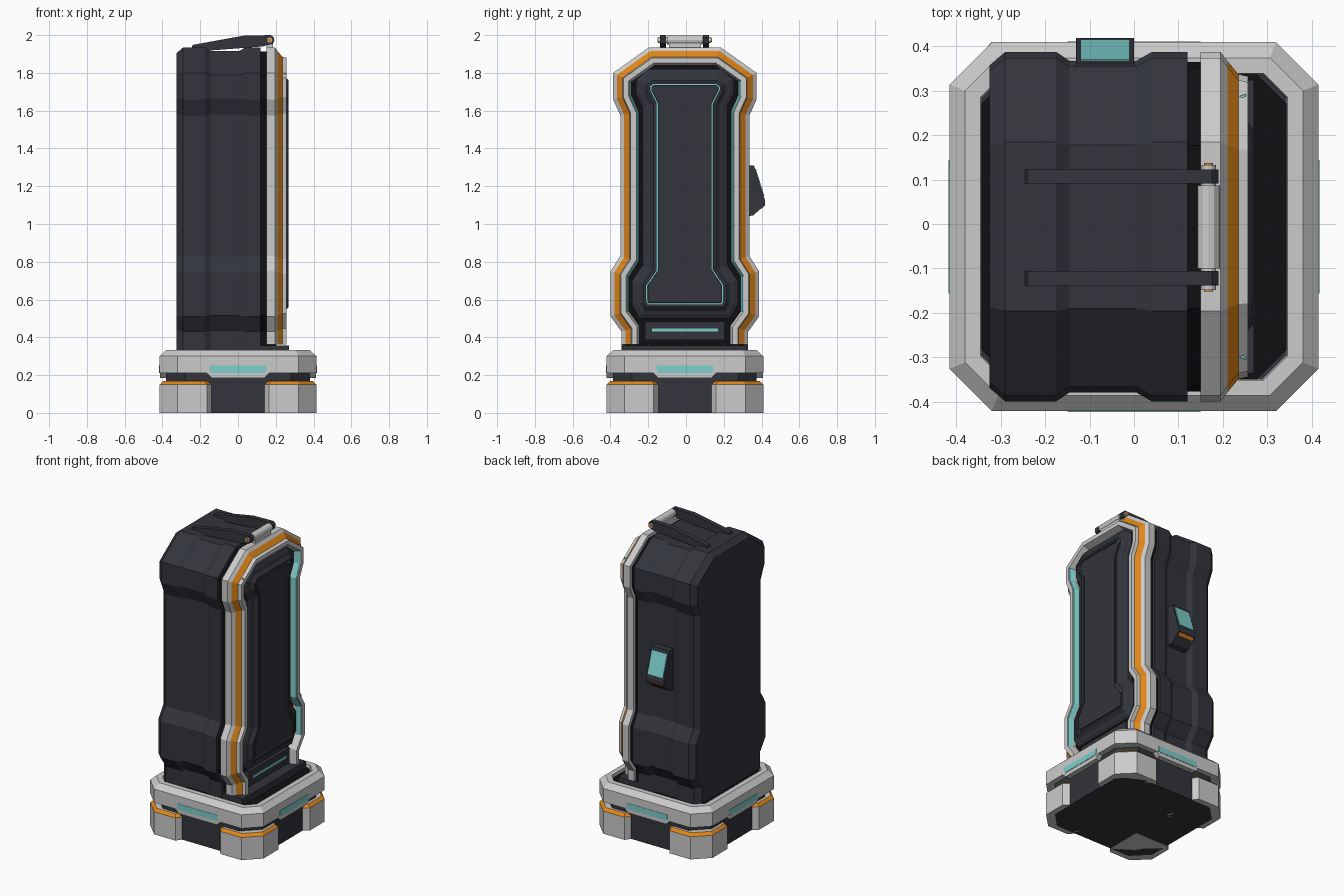
import bpy, bmesh, math
from mathutils import Vector

if "Cube" in bpy.data.objects:
    bpy.data.objects.remove(bpy.data.objects["Cube"])

YC = -0.006  # shared y centre of body and base


def material(name, rgb):
    m = bpy.data.materials.new(name)
    m.diffuse_color = (*rgb, 1)
    m.use_nodes = True
    m.node_tree.nodes["Principled BSDF"].inputs["Base Color"].default_value = m.diffuse_color
    return m


DARK = material("dark_shell", (0.032, 0.035, 0.045))
BLACK = material("black_gap", (0.005, 0.005, 0.006))
ORANGE = material("orange_trim", (0.75, 0.24, 0.01))
CYAN = material("cyan_light", (0.2, 0.62, 0.6))
GREY = material("light_grey", (0.62, 0.62, 0.62))


def offset(pts, d, closed=True):
    """Inset a counter-clockwise outline by d with mitred corners."""
    out, n = [], len(pts)
    for i in range(n):
        p = Vector(pts[i])
        normals = []
        for a, b in ((i - 1, i), (i, i + 1)):
            if closed or (a >= 0 and b < n):
                e = (Vector(pts[b % n]) - Vector(pts[a % n])).normalized()
                normals.append(Vector((-e.y, e.x)))
        s = normals[0] + normals[-1]
        out.append(p + s * (d / (1 + normals[0].dot(normals[-1]))))
    return out


def place(axis, p, t):
    return {"x": (t, p[0], p[1]), "y": (p[0], t, p[1]), "z": (p[0], p[1], t)}[axis]


def loft(name, outline, steps, mat, axis="x", closed=True, ring=False, accents=None, dy=0.0):
    """Skin an outline through (position along axis, inset) steps; accents colour bands."""
    bm = bmesh.new()
    rows = [[bm.verts.new(place(axis, p, t)) for p in offset(outline, d, closed)]
            for t, d in steps]
    mats = [mat] + list(dict.fromkeys((accents or {}).values()))
    n, k = len(outline), len(rows)
    for i in range(k if ring else k - 1):
        a, b = rows[i], rows[(i + 1) % k]
        for j in range(n if closed else n - 1):
            f = bm.faces.new((a[j], a[(j + 1) % n], b[(j + 1) % n], b[j]))
            f.material_index = mats.index((accents or {}).get(i, mat))
    if not ring:
        bm.faces.new(rows[0])
        bm.faces.new(rows[-1])
    elif not closed:
        bm.faces.new([r[0] for r in rows])
        bm.faces.new([r[-1] for r in rows])
    bmesh.ops.recalc_face_normals(bm, faces=bm.faces[:])
    me = bpy.data.meshes.new(name)
    bm.to_mesh(me)
    bm.free()
    for m in mats:
        me.materials.append(m)
    ob = bpy.data.objects.new(name, me)
    bpy.context.collection.objects.link(ob)
    ob.location.y = dy
    return ob


def prism(name, outline, a, b, mat, axis="x", dy=0.0):
    return loft(name, outline, [(a, 0), (b, 0)], mat, axis, dy=dy)


def rect(w, z0, z1):
    return [(w, z0), (w, z1), (-w, z1), (-w, z0)]


def mirrored(half):
    return half + [(-u, v) for u, v in reversed(half)]


def octagon(r, c):
    q = [(r, -r + c), (r, r - c), (r - c, r), (-r + c, r)]
    return q + [(-u, -v) for u, v in q]


def four(make):
    """Make a base part and three quarter-turn copies."""
    for i in range(4):
        make(i).rotation_euler.z = i * math.pi / 2


# base: dark core, corner feet with orange trim, grey tray with light bars
prism("base_core", octagon(0.38, 0.1), 0, 0.305, DARK, "z", YC)
foot = [(0.14, 0.14), (0.38, 0.14), (0.415, 0.165), (0.415, 0.32),
        (0.32, 0.415), (0.165, 0.415), (0.14, 0.38)]
four(lambda i: loft(f"foot_{i}", foot, [(0, 0), (0.15, 0), (0.168, 0.018)], GREY, "z",
                    accents={1: ORANGE}, dy=YC))
loft("base_tray", octagon(0.415, 0.095),
     [(0.21, 0.06), (0.21, 0), (0.30, 0), (0.332, 0.035), (0.332, 0.07), (0.29, 0.075)],
     GREY, "z", ring=True, dy=YC)
prism("tray_floor", octagon(0.345, 0.07), 0.29, 0.312, BLACK, "z", YC)
tongue = mirrored([(0.14, 0.185), (0.17, 0.215), (0.17, 0.26)])
four(lambda i: prism(f"tray_tongue_{i}", tongue, -0.414, -0.37, GREY, "y", YC))
light = mirrored([(0.14, 0.212), (0.15, 0.222), (0.15, 0.25)])
four(lambda i: prism(f"base_light_{i}", light, -0.417, -0.40, CYAN, "y", YC))

# main shell: one side outline lofted along x with a shallow centre channel
half = [(0.335, 0.43), (0.393, 0.51), (0.393, 0.75), (0.342, 0.83),
        (0.342, 1.575), (0.38, 1.66), (0.38, 1.80), (0.19, 1.935)]
shell = mirrored([(0.335, 0.30)] + half)
loft("body_shell", shell, [(-0.325, 0.03), (-0.29, 0), (-0.175, 0), (-0.145, 0.02),
                           (0.005, 0.02), (0.04, 0), (0.12, 0)], DARK, dy=YC)
prism("seam_block", offset(shell, 0.022), 0.10, 0.2, BLACK, dy=YC)
prism("door_sill", rect(0.33, 0.30, 0.358), 0.11, 0.27, DARK, dy=YC)

# front frame: stepped section swept along the open outline
path = mirrored([(0.335, 0.362)] + half)
loft("door_frame", path, [(0.15, 0), (0.195, 0), (0.21, 0.02), (0.235, 0.05), (0.257, 0.055),
                          (0.257, 0.082), (0.22, 0.095), (0.15, 0.095)],
     GREY, closed=False, ring=True, accents={2: ORANGE}, dy=YC)
side = half[1:7]
for name, pts in (("left", [(-u, v) for u, v in reversed(side)]), ("right", side)):
    loft(f"frame_light_{name}", pts, [(0.222, 0.092), (0.222, 0.098), (0.252, 0.087), (0.252, 0.081)],
         CYAN, closed=False, ring=True, dy=YC)

# door with raised centre panel and a lit groove
door = mirrored([(0.24, 0.50), (0.28, 0.57), (0.28, 0.70), (0.225, 0.78),
                 (0.225, 1.62), (0.26, 1.69), (0.26, 1.765), (0.19, 1.82)])
loft("door_panel", door, [(0.19, 0), (0.232, 0), (0.244, 0.02), (0.25, 0.04), (0.268, 0.06),
                          (0.268, 0.074), (0.258, 0.075), (0.258, 0.083), (0.266, 0.084)],
     DARK, accents={6: CYAN}, dy=YC)
prism("lower_panel", rect(0.21, 0.385, 0.485), 0.19, 0.235, DARK, dy=YC)
prism("lower_light", rect(0.175, 0.43, 0.446), 0.23, 0.238, CYAN, dy=YC)

# top hinge: two arms, a pin barrel and orange bolts
arm = [(-0.255, 1.91), (0.13, 1.94), (0.185, 1.955), (0.19, 1.985),
       (0.175, 2.0), (0.03, 1.997), (-0.24, 1.948)]
for i, y in enumerate((-0.122, 0.107)):
    prism(f"hinge_arm_{i}", arm, y - 0.016, y + 0.016, DARK, "y")


def barrel(name, r, y0, y1, mat):
    ring = [(0.168 + r * math.cos(a), 1.974 + r * math.sin(a))
            for a in (math.tau * i / 12 for i in range(12))]
    prism(name, ring, y0, y1, mat, "y")


barrel("hinge_barrel", 0.025, -0.1, 0.087, GREY)
barrel("hinge_pin", 0.016, -0.148, 0.133, GREY)
barrel("hinge_bolts", 0.010, -0.152, 0.137, ORANGE)
prism("hinge_mount", [(0.15, 1.92), (0.186, 1.92), (0.186, 1.965), (0.15, 1.965)],
      -0.09, 0.08, GREY, "y")

# side console with tilted screen and orange strip
prism("side_console", [(0.31, 1.04), (0.355, 1.045), (0.418, 1.10), (0.418, 1.125),
                       (0.36, 1.31), (0.31, 1.31)], -0.13, 0.0, DARK)
prism("console_screen", [(0.36, 1.288), (0.405, 1.146), (0.415, 1.149), (0.37, 1.291)],
      -0.12, -0.01, CYAN)
prism("console_strip", [(0.395, 1.088), (0.401, 1.082), (0.416, 1.096), (0.410, 1.102)],
      -0.12, -0.01, ORANGE)
